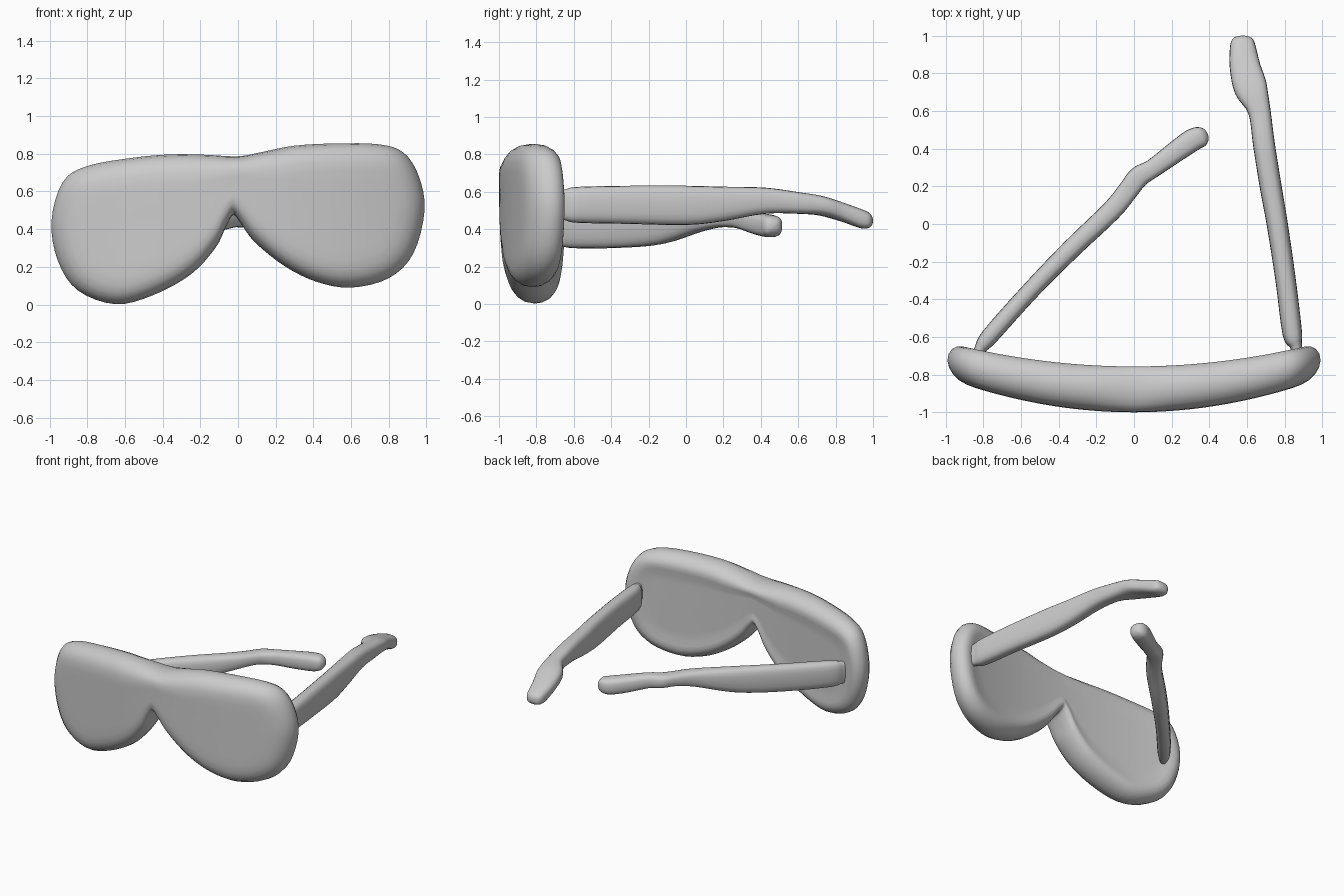
import bpy, bmesh, math
from mathutils import Vector

if "Cube" in bpy.data.objects:
    bpy.data.objects.remove(bpy.data.objects["Cube"])


def smooth_path(pts, n, closed=False):
    """Catmull-Rom through points of any dimension."""
    out, m = [], len(pts)
    for i in range(m if closed else m - 1):
        k = [(i + j) % m if closed else min(max(i + j, 0), m - 1) for j in (-1, 0, 1, 2)]
        for s in range(n):
            t = s / n
            out.append(tuple(0.5 * (2 * b + (c - a) * t + (2 * a - 5 * b + 4 * c - d) * t * t
                                    + (3 * b - a - 3 * c + d) * t ** 3)
                             for a, b, c, d in zip(*(pts[q] for q in k))))
    if not closed:
        out.append(tuple(pts[-1]))
    return out


def loft(name, rings, caps=True):
    """Skin a list of equal closed rings; cap the ends or weld collapsed ones."""
    bm = bmesh.new()
    vs = [[bm.verts.new(p) for p in r] for r in rings]
    n = len(vs[0])
    for a, b in zip(vs, vs[1:]):
        for i in range(n):
            j = (i + 1) % n
            bm.faces.new((a[i], a[j], b[j], b[i]))
    if caps:
        bm.faces.new(vs[0][::-1])
        bm.faces.new(vs[-1])
    else:
        bmesh.ops.remove_doubles(bm, verts=bm.verts, dist=.0005)
    bmesh.ops.recalc_face_normals(bm, faces=bm.faces)
    me = bpy.data.meshes.new(name)
    bm.to_mesh(me)
    bm.free()
    for p in me.polygons:
        p.use_smooth = True
    ob = bpy.data.objects.new(name, me)
    bpy.context.collection.objects.link(ob)
    return ob


# Front frame: slightly tilted double-lens outline (x, z), bent backwards at the sides
outline = smooth_path([
    (0, .787), (-.18, .795), (-.35, .797), (-.55, .78), (-.80, .735), (-.93, .65), (-.99, .44),
    (-.955, .23), (-.85, .075), (-.65, .002), (-.45, .05), (-.25, .16), (-.12, .30),
    (-.065, .41), (-.025, .475), (.015, .43), (.09, .33), (.25, .202), (.42, .12), (.60, .09),
    (.80, .14), (.93, .27), (.99, .50), (.96, .68), (.88, .805), (.75, .85), (.52, .855),
    (.30, .843), (.13, .81)], 4, True)


def spine(x, snap):
    x = max(-.6, min(.6, x * .9))
    if snap:
        x = round(x, 1)
    return x, .64 - abs(x) * (.38 if x < 0 else .27)


def frame_ring(d, f, y):
    """Ring inset by distance d plus fraction f of the rest, at depth y."""
    ring = []
    for x, z in outline:
        sx, sz = spine(x, f == 1)
        length = math.hypot(sx - x, sz - z)
        k = min(1, length / .25) * d / length
        k += (1 - k) * f
        px, pz = x + (sx - x) * k, z + (sz - z) * k
        ring.append((px, -.875 + .155 * px * px + y * (1 - .22 * px * px), pz))
    return ring


front = [frame_ring(.15, f, -.124) for f in (1, .75, .5, .25, 0)]
rim = [frame_ring(d, 0, y) for d, y in (
    (.10, -.12), (.06, -.107), (.03, -.083), (.008, -.045), (0, 0),
    (.006, .045), (.025, .085), (.052, .11), (.08, .119), (.11, .118))]
back = [frame_ring(.15, f, .110) for f in (0, .25, .5, .75, 1)]
loft("front_frame", front + rim + back, caps=False)


# Temple arms: stations are (x, y, z, half width, half height)
def arm(name, stations):
    path = smooth_path(stations, 4)
    rings = []
    for i, (x, y, z, w, h) in enumerate(path):
        a, b = path[max(i - 1, 0)], path[min(i + 1, len(path) - 1)]
        side = Vector((b[1] - a[1], a[0] - b[0], 0)).normalized()
        ring = []
        for s in range(20):
            t = math.tau * s / 20
            c, q = math.cos(t), math.sin(t)
            u = math.copysign(abs(c) ** .7, c) * max(w, .004)
            v = math.copysign(abs(q) ** .7, q) * max(h, .004)
            ring.append(Vector((x, y, z)) + side * u + Vector((0, 0, v)))
        rings.append(ring)
    return loft(name, rings)


arm("right_arm", [
    (.865, -.73, .53, .028, .075), (.86, -.65, .53, .032, .082), (.840, -.58, .53, .052, .096),
    (.805, -.30, .53, .054, .102), (.760, 0, .527, .056, .105), (.725, .20, .535, .058, .092),
    (.69, .42, .552, .058, .070), (.665, .60, .540, .060, .058), (.62, .72, .525, .088, .053),
    (.59, .83, .493, .082, .052), (.578, .93, .458, .070, .052), (.577, .975, .448, .058, .042),
    (.577, .994, .445, .036, .024), (.577, 1.0, .445, .005, .005)])

arm("left_arm", [
    (-.85, -.74, .39, .030, .075), (-.82, -.67, .39, .030, .080), (-.765, -.595, .392, .046, .094),
    (-.55, -.355, .398, .048, .098), (-.33, -.13, .412, .052, .092), (-.12, .07, .445, .054, .060),
    (-.03, .18, .455, .054, .046), (.025, .25, .455, .056, .047), (.10, .295, .452, .050, .050),
    (.21, .375, .432, .056, .058), (.31, .445, .417, .060, .060), (.362, .463, .417, .052, .050),
    (.386, .470, .417, .030, .028), (.393, .472, .417, .005, .005)])
